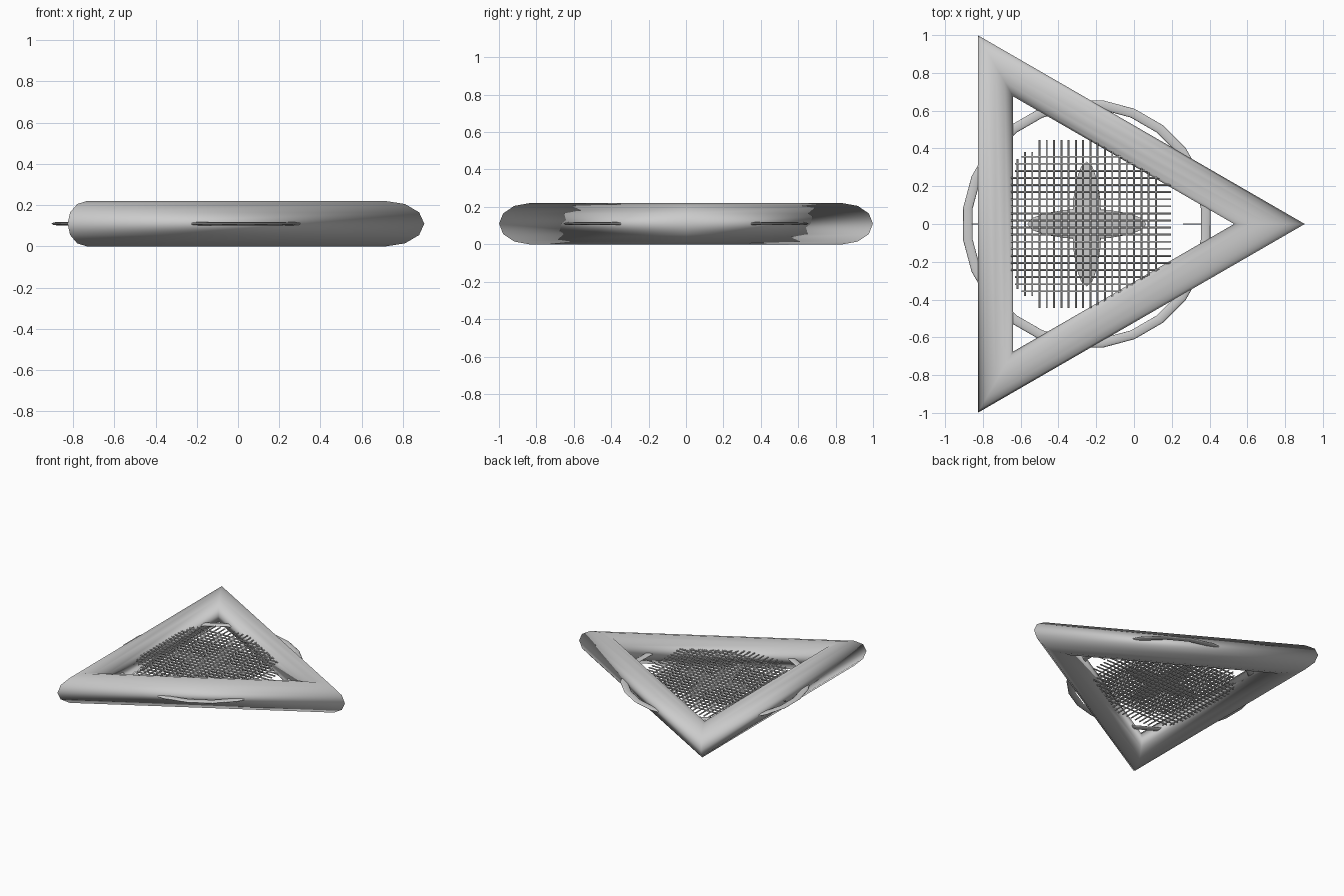
import bpy, math

if "Cube" in bpy.data.objects:
    bpy.data.objects.remove(bpy.data.objects["Cube"])

CX, CZ = -0.25, 0.11   # shared centre of all parts


def flat_torus(name, major, radial, half_z, seg, minor_seg, turn=0):
    bpy.ops.mesh.primitive_torus_add(
        major_radius=major, minor_radius=radial, major_segments=seg,
        minor_segments=minor_seg, location=(CX, 0, CZ), rotation=(0, 0, turn))
    ob = bpy.context.object
    ob.name = name
    ob.scale.z = half_z / radial
    bpy.ops.object.shade_smooth()
    return ob


def rods(name, segments, radius, dz=0):
    """One curve object holding many straight thin rods."""
    cu = bpy.data.curves.new(name, 'CURVE')
    cu.dimensions = '3D'
    cu.bevel_depth = radius
    cu.bevel_resolution = 1
    cu.use_fill_caps = True
    for a, b in segments:
        sp = cu.splines.new('POLY')
        sp.points.add(1)
        sp.points[0].co = (a[0], a[1], 0, 1)
        sp.points[1].co = (b[0], b[1], 0, 1)
    ob = bpy.data.objects.new(name, cu)
    ob.location = (CX, 0, CZ + dz)
    bpy.context.collection.objects.link(ob)
    return ob


# Triangular outer frame: three-segment torus with mitred corners
flat_torus("triangle_frame", 0.967, 0.187, 0.11, 3, 12)

# Thin flat ring threaded through the frame
flat_torus("thin_ring", 0.635, 0.025, 0.008, 24, 8, math.radians(7.5))


# Two layers of woven mesh, trimmed to a stepped round outline
def reach(d):
    d = abs(d)
    return 0.445 if d < 0.26 else 0.38 if d < 0.345 else 0.345


mesh_lines = []
for i in range(20):
    x = (i - 9.5) * 0.0385
    y = (i - 9.5) * 0.0375
    mesh_lines.append(((x, -reach(x)), (x, reach(x))))
    mesh_lines.append(((-reach(y), y), (reach(y), y)))
rods("upper_woven_grid", mesh_lines, 0.005, 0.045)
rods("lower_woven_grid", mesh_lines, 0.005, -0.045)

# Four short tick marks inside the ring
ticks = []
for k in range(4):
    c, s = math.cos(k * math.pi / 2), math.sin(k * math.pi / 2)
    ticks.append(((0.51 * c, 0.51 * s), (0.61 * c, 0.61 * s)))
rods("ring_ticks", ticks, 0.003)

# Four-pointed star from two crossed flattened spindles, poles at the tips
for name, size, rot in (
        ("star_long_arm", (0.007, 0.08, 0.315), (0, math.pi / 2, 0)),
        ("star_cross_arm", (0.078, 0.007, 0.33), (math.pi / 2, 0, 0))):
    bpy.ops.mesh.primitive_uv_sphere_add(
        segments=16, ring_count=8, radius=1, location=(CX, 0, CZ), rotation=rot)
    ob = bpy.context.object
    ob.name = name
    ob.scale = size
    bpy.ops.object.shade_smooth()
